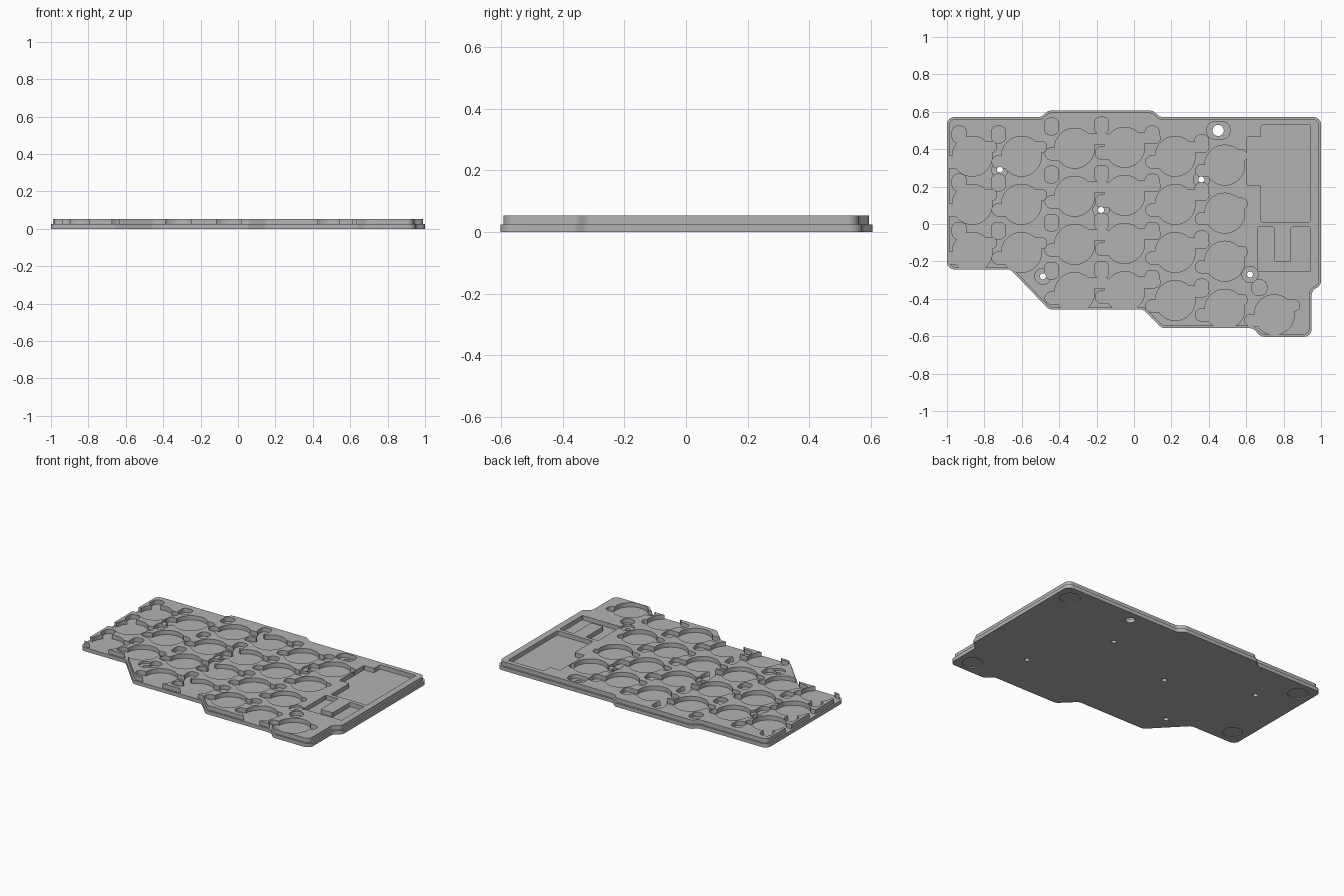
import bpy, bmesh, math
from mathutils import Vector

cube = bpy.data.objects.get("Cube")
if cube:
    bpy.data.objects.remove(cube, do_unlink=True)

FLOOR, TOP = 0.025, 0.054

grey = bpy.data.materials.new("light grey plastic")
grey.use_nodes = True
colour = (0.45, 0.45, 0.45, 1)
grey.diffuse_color = colour
grey.node_tree.nodes["Principled BSDF"].inputs["Base Color"].default_value = colour


# ---- 2D shape helpers (all outlines run anticlockwise) ----
def circle(x, y, r, n=40):
    return [(x + r * math.cos(2 * math.pi * i / n), y + r * math.sin(2 * math.pi * i / n))
            for i in range(n)]


def rect(x0, y0, x1, y1):
    return [(x0, y0), (x1, y0), (x1, y1), (x0, y1)]


def corners(points):
    pts = [Vector(p) for p in points]
    for i, p in enumerate(pts):
        yield pts[i - 1], p, pts[(i + 1) % len(pts)]


def rounded(points, radius, steps=6):
    """Replace every corner by a tangent arc."""
    out = []
    for a, p, b in corners(points):
        u, v = (a - p).normalized(), (b - p).normalized()
        half = u.angle(v) / 2
        reach = min(radius / math.tan(half), 0.49 * (a - p).length, 0.49 * (b - p).length)
        r = reach * math.tan(half)
        centre = p + (u + v).normalized() * (r / math.sin(half))
        start, end = p + u * reach - centre, p + v * reach - centre
        for k in range(steps + 1):
            d = start.lerp(end, k / steps).normalized() * r
            out.append(tuple(centre + d))
    return out


def inset(points, d):
    """Move every side inwards by d."""
    out = []
    for a, p, b in corners(points):
        u, v = (p - a).normalized(), (b - p).normalized()
        n1, n2 = Vector((-u.y, u.x)), Vector((-v.y, v.x))
        out.append(tuple(p + (n1 + n2) * (d / (1 + n1.dot(n2)))))
    return out


# ---- solid helpers ----
def prisms(name, shapes, z0, z1):
    bm = bmesh.new()
    for shape in shapes:
        low = [bm.verts.new((x, y, z0)) for x, y in shape]
        high = [bm.verts.new((x, y, z1)) for x, y in shape]
        bm.faces.new(low[::-1])
        bm.faces.new(high)
        for i in range(len(shape)):
            bm.faces.new((low[i - 1], low[i], high[i], high[i - 1]))
    bmesh.ops.recalc_face_normals(bm, faces=bm.faces)
    mesh = bpy.data.meshes.new(name)
    bm.to_mesh(mesh)
    bm.free()
    mesh.materials.append(grey)
    ob = bpy.data.objects.new(name, mesh)
    bpy.context.scene.collection.objects.link(ob)
    return ob


def carve(ob, cutters):
    for c in cutters:
        c.hide_render = True
        mod = ob.modifiers.new(c.name, "BOOLEAN")
        mod.operation = "DIFFERENCE"
        mod.solver = "EXACT"
        mod.object = c
    bpy.context.view_layer.update()
    deps = bpy.context.evaluated_depsgraph_get()
    mesh = bpy.data.meshes.new_from_object(ob.evaluated_get(deps))
    ob.modifiers.clear()
    ob.data = mesh
    for c in cutters:
        bpy.data.objects.remove(c, do_unlink=True)


# ---- outline of the case ----
outline = [(-1, 0.572), (-1, -0.243), (-0.66, -0.243), (-0.455, -0.457), (0.05, -0.457),
           (0.15, -0.557), (0.635, -0.557), (0.68, -0.603), (0.95, -0.603), (0.95, -0.36),
           (1, -0.325), (1, 0.572), (0.14, 0.572), (0.1, 0.606), (-0.46, 0.606), (-0.495, 0.572)]

# ---- switch sockets: column x, top row y, number of rows, side lobe reach ----
columns = [(-0.865, 0.362, 3, 0.13), (-0.602, 0.362, 3, 0.135), (-0.318, 0.405, 4, 0.19),
           (-0.05, 0.41, 4, 0.19), (0.22, 0.362, 4, 0.18), (0.485, 0.315, 4, 0.12),
           (0.75, -0.485, 1, 0.135)]
PITCH = 0.257
discs, lobes, pegs, lights = [], [], [], []
for x, top, rows, reach in columns:
    for row in range(rows):
        y = top - row * PITCH
        discs.append(circle(x, y, 0.107))
        lobes.append(rounded(rect(x + 0.05, y + 0.02, x + reach, y + 0.08), 0.028))
        pegs.append(rounded(rect(x - 0.157, y - 0.062, x - 0.06, y + 0.002), 0.03))
        if rows > 1:
            lx = max(x - 0.123, -0.935)
            lights.append(rounded(rect(lx - 0.037, y + 0.072, lx + 0.037, y + 0.161), 0.028))

# ---- electronics bays ----
battery_bay = [(0.605, 0.205), (0.68, 0.205), (0.68, 0.01), (0.945, 0.01),
               (0.945, 0.53), (0.68, 0.53), (0.68, 0.465), (0.605, 0.465)]
port_bay = [(0.66, -0.255), (0.945, -0.255), (0.945, -0.015), (0.84, -0.015),
            (0.84, -0.2), (0.75, -0.2), (0.75, -0.015), (0.66, -0.015)]
bays = [rounded(battery_bay, 0.008, 3), rounded(port_bay, 0.008, 3), circle(0.67, -0.34, 0.043),
        rounded(rect(0.39, 0.455, 0.512, 0.545), 0.035)]

# ---- screw and reset holes, feet ----
screws = [(-0.717, 0.29), (-0.176, 0.075), (0.36, 0.238), (0.62, -0.27), (-0.487, -0.28)]
holes = [circle(x, y, 0.016, 24) for x, y in screws] + [circle(0.45, 0.5, 0.03)]
counterbores = [circle(x, y, 0.043) for x, y in screws]
feet = [circle(x, y, 0.062) for x, y in [(0.9, 0.47), (0.85, -0.51), (-0.9, 0.47), (-0.9, -0.145)]]

# ---- bottom tray ----
tray = prisms("bottom_tray", [rounded(outline, 0.04)], 0, FLOOR)
carve(tray, [prisms("tray_holes", holes, -0.02, 0.08),
             prisms("foot_recesses", feet, -0.02, 0.006)])

# ---- upper plate with the pockets cut through to the tray ----
plate = prisms("upper_plate", [rounded(inset(outline, 0.011), 0.035)], FLOOR - 0.003, TOP)
groups = {"socket_discs": discs, "side_lobes": lobes, "peg_lobes": pegs,
          "light_pockets": lights, "electronics_bays": bays, "plate_holes": holes}
cutters = [prisms(name, shapes, 0.01, 0.09) for name, shapes in groups.items()]
cutters.append(prisms("screw_counterbores", counterbores, 0.04, 0.09))
carve(plate, cutters)

# the plate's sunken underside must not close the tray's holes or stick out
for ob in (tray, plate):
    bpy.ops.object.select_all(action="DESELECT")
    ob.select_set(True)
    bpy.context.view_layer.objects.active = ob
    bpy.ops.object.shade_smooth_by_angle(angle=math.radians(30))
